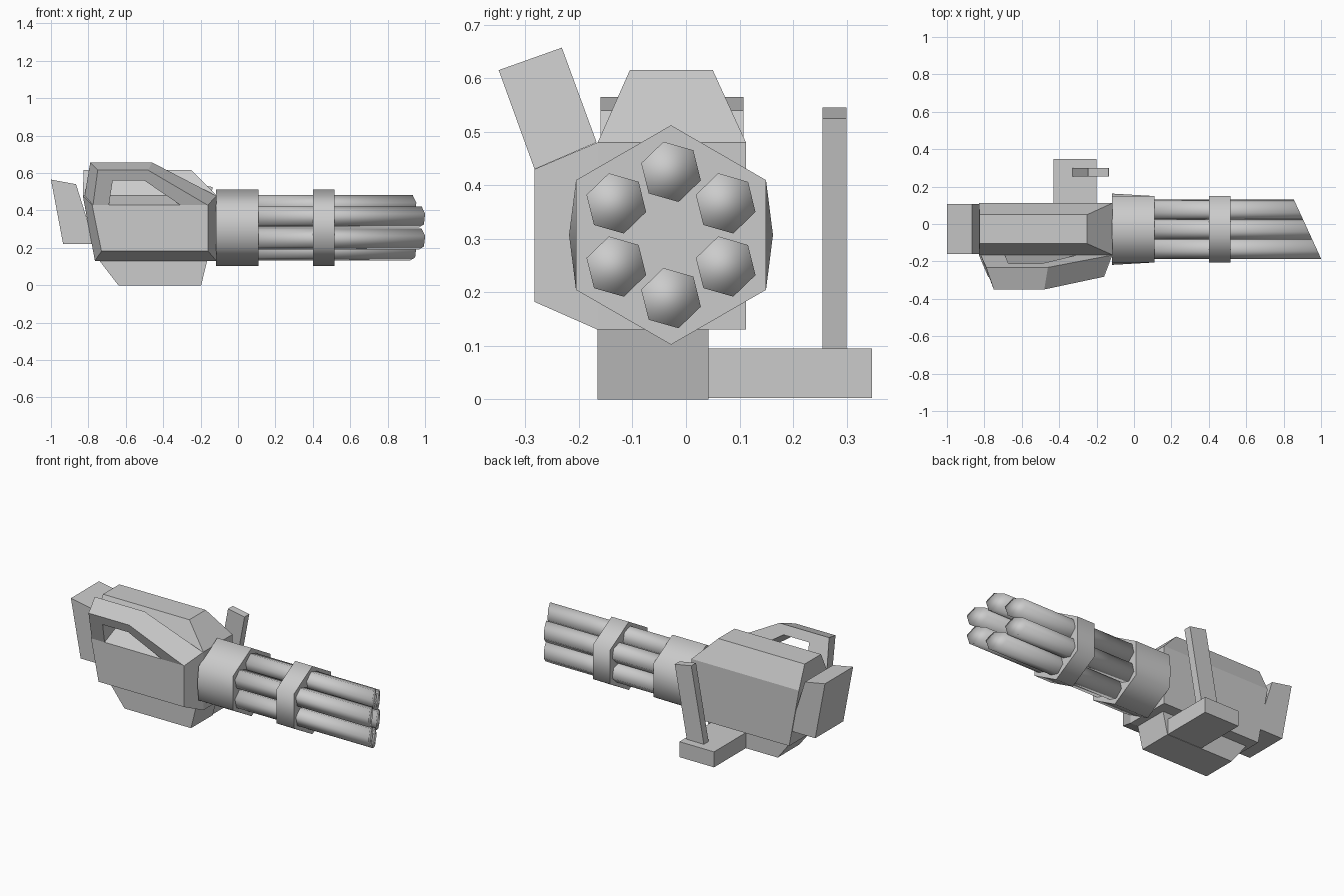
import bpy
import bmesh
from math import cos, sin, radians

cube = bpy.data.objects.get("Cube")
if cube:
    bpy.data.objects.remove(cube, do_unlink=True)

grey = bpy.data.materials.new("plain grey")
grey.use_nodes = True
colour = (0.6, 0.6, 0.6, 1)
grey.diffuse_color = colour
grey.node_tree.nodes["Principled BSDF"].inputs["Base Color"].default_value = colour

AXIS_Y, AXIS_Z = -0.028, 0.307


def across(y, *points):
    """Ring of x, z points at one depth."""
    return [(x, y, z) for x, z in points]


def slab(z, x0, x1, y0, y1):
    """Level rectangle ring."""
    return [(x0, y0, z), (x1, y0, z), (x1, y1, z), (x0, y1, z)]


def loft(name, *rings, smooth_angle=None):
    """Skin equal-sized rings and cap both ends."""
    bm = bmesh.new()
    loops = [[bm.verts.new(p) for p in ring] for ring in rings]
    count = len(loops[0])
    for a, b in zip(loops, loops[1:]):
        for i in range(count):
            j = (i + 1) % count
            bm.faces.new((a[i], a[j], b[j], b[i]))
    bm.faces.new(loops[0])
    bm.faces.new(loops[-1])
    bmesh.ops.recalc_face_normals(bm, faces=bm.faces)
    mesh = bpy.data.meshes.new(name)
    bm.to_mesh(mesh)
    bm.free()
    mesh.materials.append(grey)
    obj = bpy.data.objects.new(name, mesh)
    bpy.context.collection.objects.link(obj)
    if smooth_angle:
        bpy.ops.object.select_all(action="DESELECT")
        obj.select_set(True)
        bpy.context.view_layer.objects.active = obj
        bpy.ops.object.shade_smooth_by_angle(angle=radians(smooth_angle))
    return obj


def hexagon(x, radius, cy=AXIS_Y, cz=AXIS_Z, turn=90):
    """Six-sided ring around the barrel direction."""
    angles = [radians(turn + 60 * i) for i in range(6)]
    return [(x, cy + radius * cos(a), cz + radius * sin(a)) for a in angles]


# Housing: straight core with a tapered bulge on the front side
core = [(-0.765, 0.13), (-0.115, 0.13), (-0.115, 0.48), (-0.83, 0.48)]
bulge = [(-0.73, 0.182), (-0.16, 0.182), (-0.16, 0.43), (-0.78, 0.43)]
loft("housing", across(-0.283, *bulge), across(-0.165, *core), across(0.112, *core))

# Tapered roof of the housing
loft("housing_roof", slab(0.48, -0.83, -0.115, -0.165, 0.112),
     slab(0.615, -0.825, -0.25, -0.105, 0.05))

# Underside block
loft("lower_block", slab(0, -0.64, -0.197, -0.165, 0.042),
     slab(0.13, -0.74, -0.165, -0.165, 0.042))

# Rear butt
butt = [(-0.935, 0.22), (-0.765, 0.22), (-0.866, 0.54), (-1, 0.565)]
loft("rear_butt", across(-0.16, *butt), across(0.107, *butt))

# Side bracket and upright grip
loft("side_bracket", slab(0.002, -0.43, -0.2, 0.04, 0.348),
     slab(0.095, -0.43, -0.2, 0.04, 0.348))
grip = [(-0.33, 0.09), (-0.22, 0.07), (-0.135, 0.525), (-0.245, 0.545)]
loft("side_grip", across(0.255, *grip), across(0.3, *grip))


# Carrying handle: an arch that leans outward
def arch(foot, head, points):
    return [(x, foot[0] + (head[0] - foot[0]) * t, foot[1] + (head[1] - foot[1]) * t)
            for x, t in points]


opening = [(-0.31, 0), (-0.5, 0.7), (-0.67, 0.7), (-0.69, 0)]
outer_front = [(-0.775, 0), (-0.75, 1), (-0.48, 1), (-0.165, 0)]
outer_back = [(-0.82, 0), (-0.79, 1), (-0.46, 1), (-0.12, 0)]
loft("carrying_handle",
     arch((-0.283, 0.43), (-0.35, 0.615), outer_front + opening),
     arch((-0.167, 0.48), (-0.232, 0.657), outer_back + opening))


# Barrel sleeve: hexagonal mouth, rear swelling at both sides
def sleeve_ring(x, swell):
    ring = hexagon(x, 0.205)
    half = 0.205 * cos(radians(30)) + swell
    ring.insert(5, (x, AXIS_Y + half, AXIS_Z))
    ring.insert(2, (x, AXIS_Y - half, AXIS_Z))
    return ring


loft("barrel_sleeve", sleeve_ring(-0.118, 0.013), sleeve_ring(0.11, 0), smooth_angle=65)

# Collar around the barrels
loft("barrel_collar", hexagon(0.4, 0.205), hexagon(0.515, 0.205), smooth_angle=65)

# Six barrels with one slanted cut across the muzzles
for i in range(6):
    a = radians(30 + 60 * i)
    cy, cz = AXIS_Y + 0.118 * cos(a), AXIS_Z + 0.118 * sin(a)
    start = hexagon(0.09, 0.058, cy, cz, 44)
    muzzle = [(0.915 - 0.46 * y, y, z) for _, y, z in start]
    loft(f"barrel_{i + 1}", start, muzzle, smooth_angle=180)
